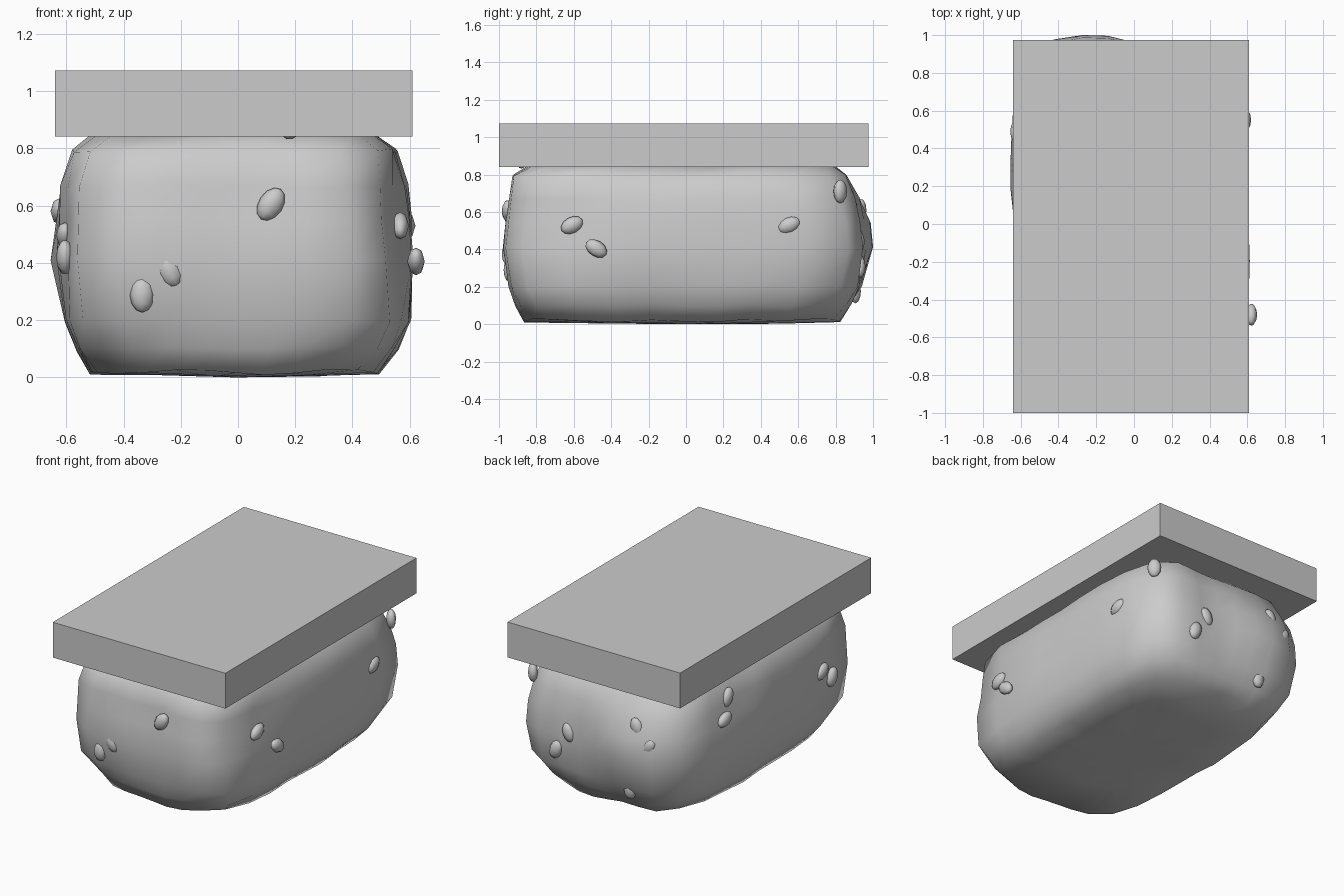
import bpy, bmesh, math
from mathutils import Vector, Matrix, noise

if "Cube" in bpy.data.objects:
    bpy.data.objects.remove(bpy.data.objects["Cube"])


def add_object(name, bm, smooth):
    bmesh.ops.recalc_face_normals(bm, faces=bm.faces[:])
    for f in bm.faces:
        f.smooth = smooth
    mesh = bpy.data.meshes.new(name)
    bm.to_mesh(mesh)
    bm.free()
    ob = bpy.data.objects.new(name, mesh)
    bpy.context.collection.objects.link(ob)
    return ob


# Flat slab on top
bm = bmesh.new()
bmesh.ops.create_cube(bm, size=1)
for v in bm.verts:
    v.co = Vector((-0.0155 + v.co.x * 1.249, -0.0125 + v.co.y * 1.975, 0.957 + v.co.z * 0.231))
add_object("top_slab", bm, False)

# Rounded, slightly lumpy stone body: stacked superellipse rings
# z, x min, x max, y min, y max, squareness
LEVELS = [
    (0.008, -0.30, 0.29, -0.52, 0.50, 4),
    (0.018, -0.52, 0.50, -0.87, 0.83, 4),
    (0.10, -0.57, 0.56, -0.915, 0.885, 5),
    (0.20, -0.61, 0.605, -0.955, 0.935, 6),
    (0.41, -0.645, 0.62, -0.985, 0.98, 6.5),
    (0.55, -0.635, 0.61, -0.968, 0.965, 6.5),
    (0.67, -0.62, 0.59, -0.955, 0.93, 6.5),
    (0.79, -0.58, 0.555, -0.94, 0.87, 6),
    (0.85, -0.50, 0.48, -0.83, 0.79, 5),
]
# Local dents and bulges: centre, radius, shift
DENTS = [
    ((0.60, -0.70, 0.48), 0.34, (-0.055, 0, 0)),
    ((-0.62, -0.62, 0.46), 0.30, (0.035, 0, 0)),
    ((0.20, 0.96, 0.45), 0.28, (0, -0.03, 0)),
    ((-0.27, 0.96, 0.42), 0.30, (0, 0.03, 0)),
    ((-0.60, 0.39, 0.70), 0.22, (0.035, 0, 0)),
    ((-0.64, 0.33, 0.40), 0.25, (-0.012, 0, 0)),
]
SIDE = 8
bm = bmesh.new()
rings = []
for z, x0, x1, y0, y1, n in LEVELS:
    ring = []
    for s in range(4):
        for i in range(SIDE):
            t = math.tan(math.radians(-45 + 90 * i / SIDE))
            u, v = [(1, t), (-t, 1), (-1, -t), (t, -1)][s]
            r = (abs(u) ** n + abs(v) ** n) ** (-1 / n)
            p = Vector(((x0 + x1) / 2 + u * r * (x1 - x0) / 2,
                        (y0 + y1) / 2 + v * r * (y1 - y0) / 2, z))
            k = noise.noise(p * 3.5)
            p.x *= 0.99 + 0.022 * k
            p.y *= 0.99 + 0.022 * k
            p.z = max(0.003, p.z + 0.02 * noise.noise(p * 4 + Vector((5, 2, 1))))
            q = p.copy()
            for c, rad, shift in DENTS:
                w = max(0, 1 - ((q - Vector(c)).length / rad) ** 2)
                p += Vector(shift) * w
            ring.append(bm.verts.new(p))
    rings.append(ring)
N = 4 * SIDE
for a, b in zip(rings, rings[1:]):
    for i in range(N):
        bm.faces.new((a[i], a[(i + 1) % N], b[(i + 1) % N], b[i]))
bm.faces.new(rings[-1])
base = bm.verts.new((-0.01, 0, 0))
for i in range(N):
    bm.faces.new((rings[0][i], rings[0][(i + 1) % N], base))
add_object("stone_body", bm, True)

# Small pebbles set into the sides: outward angle, position, lean of long axis
PEBBLES = [
    (-90, (0.115, -0.955, 0.605), 33), (-90, (-0.24, -0.955, 0.375), -25),
    (-90, (-0.335, -0.945, 0.29), 0), (-90, (0.19, -0.88, 0.892), 20),
    (0, (0.567, -0.61, 0.53), 62), (0, (0.622, -0.48, 0.405), -58),
    (0, (0.59, 0.55, 0.53), 65), (45, (0.53, 0.825, 0.71), 0),
    (90, (-0.30, 0.935, 0.61), -20), (90, (-0.39, 0.945, 0.51), 35),
    (90, (0.20, 0.925, 0.44), -20), (90, (0.29, 0.93, 0.31), 20),
    (90, (-0.23, 0.905, 0.175), 0),
    (180, (-0.58, 0.40, 0.68), 25), (180, (-0.625, 0.49, 0.58), 70),
    (180, (-0.605, -0.54, 0.495), 60), (180, (-0.605, -0.645, 0.42), 20),
]
for i, (ang, pos, lean) in enumerate(PEBBLES):
    bm = bmesh.new()
    bmesh.ops.create_uvsphere(bm, u_segments=8, v_segments=6, radius=1)
    m = (Matrix.Translation(pos) @ Matrix.Rotation(math.radians(ang), 4, 'Z')
         @ Matrix.Rotation(math.radians(-lean), 4, 'X')
         @ Matrix.Diagonal((0.03, 0.043, 0.063, 1)))
    bmesh.ops.transform(bm, matrix=m, verts=bm.verts[:])
    add_object(f"pebble_{i + 1}", bm, True)
